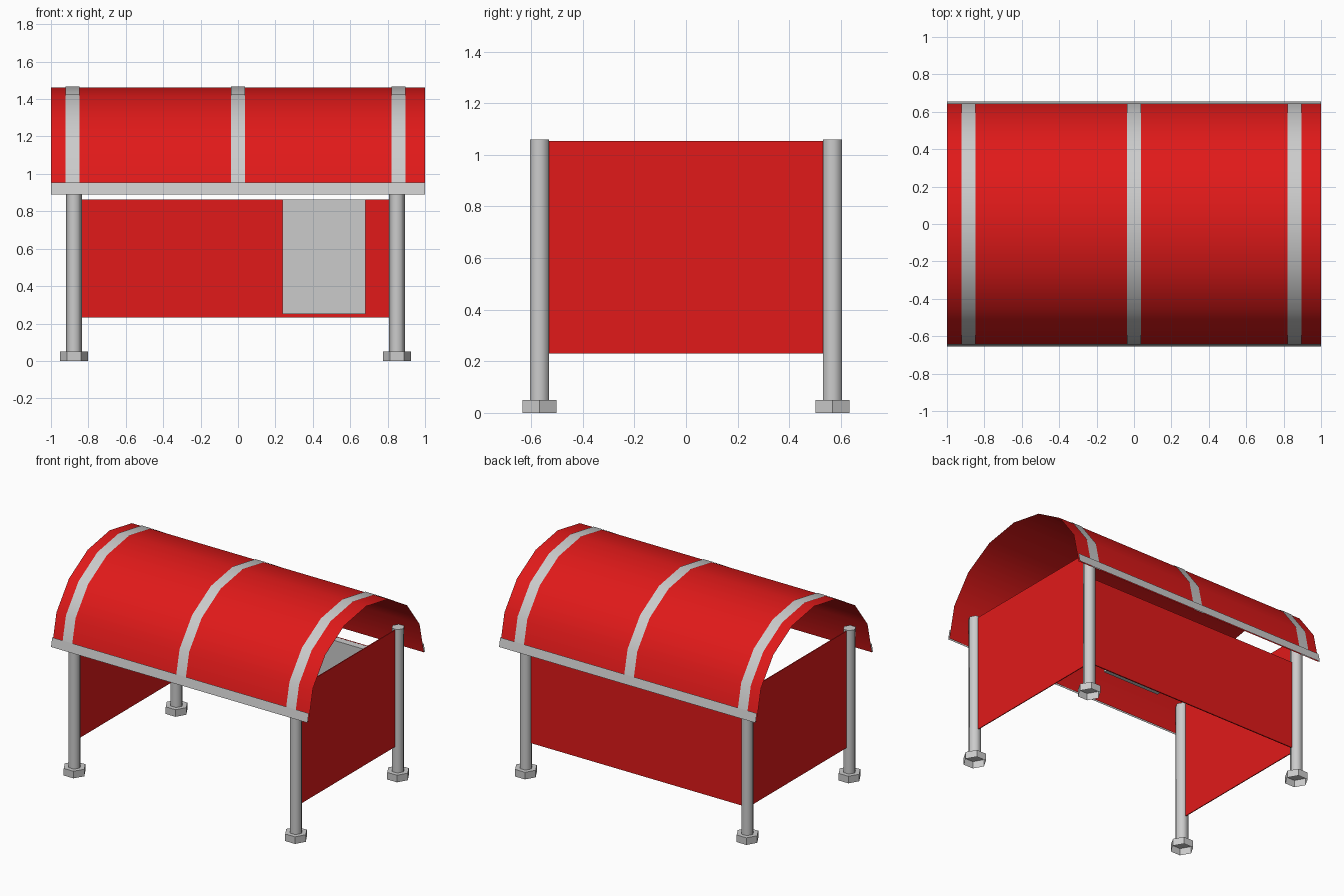
import bpy, bmesh, math

if "Cube" in bpy.data.objects:
    bpy.data.objects.remove(bpy.data.objects["Cube"])

red = bpy.data.materials.new("red_canvas")
red.diffuse_color = (0.75, 0.01, 0.01, 1)
red.use_nodes = True
red.node_tree.nodes["Principled BSDF"].inputs["Base Color"].default_value = red.diffuse_color


def finish(bm, name, mat=None, smooth=None):
    bmesh.ops.remove_doubles(bm, verts=bm.verts, dist=1e-5)
    mesh = bpy.data.meshes.new(name)
    bm.to_mesh(mesh)
    bm.free()
    obj = bpy.data.objects.new(name, mesh)
    bpy.context.collection.objects.link(obj)
    if mat:
        mesh.materials.append(mat)
    if smooth:
        bpy.ops.object.select_all(action='DESELECT')
        obj.select_set(True)
        bpy.context.view_layer.objects.active = obj
        bpy.ops.object.shade_smooth_by_angle(angle=math.radians(smooth))
    return obj


def sheet(name, profile, x0, x1, mat=None):
    """Sweep an open (y, z) profile along x."""
    bm = bmesh.new()
    a = [bm.verts.new((x0, y, z)) for y, z in profile]
    b = [bm.verts.new((x1, y, z)) for y, z in profile]
    for i in range(len(profile) - 1):
        bm.faces.new((a[i], b[i], b[i + 1], a[i + 1]))
    return finish(bm, name, mat, 40)


def prism(name, x, y, r, z0, z1, smooth=None, open_bottom=False):
    """Six-sided upright prism with corners pointing along x."""
    bm = bmesh.new()
    rings = []
    for z in (z0, z1):
        rings.append([bm.verts.new((x + r * math.cos(i * math.pi / 3),
                                    y + r * math.sin(i * math.pi / 3), z)) for i in range(6)])
    lo, hi = rings
    for i in range(6):
        j = (i + 1) % 6
        bm.faces.new((lo[i], lo[j], hi[j], hi[i]))
    bm.faces.new(hi)
    if not open_bottom:
        bm.faces.new(lo[::-1])
    return finish(bm, name, None, smooth)


def box(name, lo, hi, mat=None):
    bm = bmesh.new()
    bmesh.ops.create_cube(bm, size=1)
    for v in bm.verts:
        v.co = [lo[k] + (v.co[k] + 0.5) * (hi[k] - lo[k]) for k in range(3)]
    return finish(bm, name, mat)


def arch(offset):
    """Half-ellipse roof profile in eight segments, front to back."""
    pts = []
    for i in range(9):
        t = math.pi * i / 8
        pts.append((-(0.642 + offset) * math.cos(t), 0.893 + (0.57 + offset) * math.sin(t)))
    return pts


# Curved roof and its outer stripes
sheet("roof", arch(0), -1, 1, red)
for label, x in (("left", -0.886), ("middle", 0.0), ("right", 0.857)):
    sheet(label + "_roof_stripe", arch(0.004), x - 0.0375, x + 0.0375)

# Trim along the lower roof edges
for label, s in (("front", -1), ("back", 1)):
    sheet(label + "_roof_trim", [(s * 0.654, 0.891), (s * 0.641, 0.953)], -1, 1)

# Posts and feet
LEFT, RIGHT, Y = -0.877, 0.85, 0.568
for side, x in (("left", LEFT), ("right", RIGHT)):
    for end, y in (("front", -Y), ("back", Y)):
        prism(f"{end}_{side}_post", x, y, 0.043, 0.05, 1.06, smooth=65)
        prism(f"{end}_{side}_foot", x, y, 0.076, 0, 0.05, open_bottom=True)

# Side, back and notice panels
for side, x in (("left", LEFT), ("right", RIGHT)):
    box(side + "_panel", (x - 0.003, -Y, 0.23), (x + 0.003, Y, 1.053), red)
box("back_panel", (LEFT, Y - 0.004, 0.233), (RIGHT, Y + 0.004, 0.862), red)
box("notice_panel", (0.237, 0.515, 0.25), (0.682, 0.563, 0.862))
